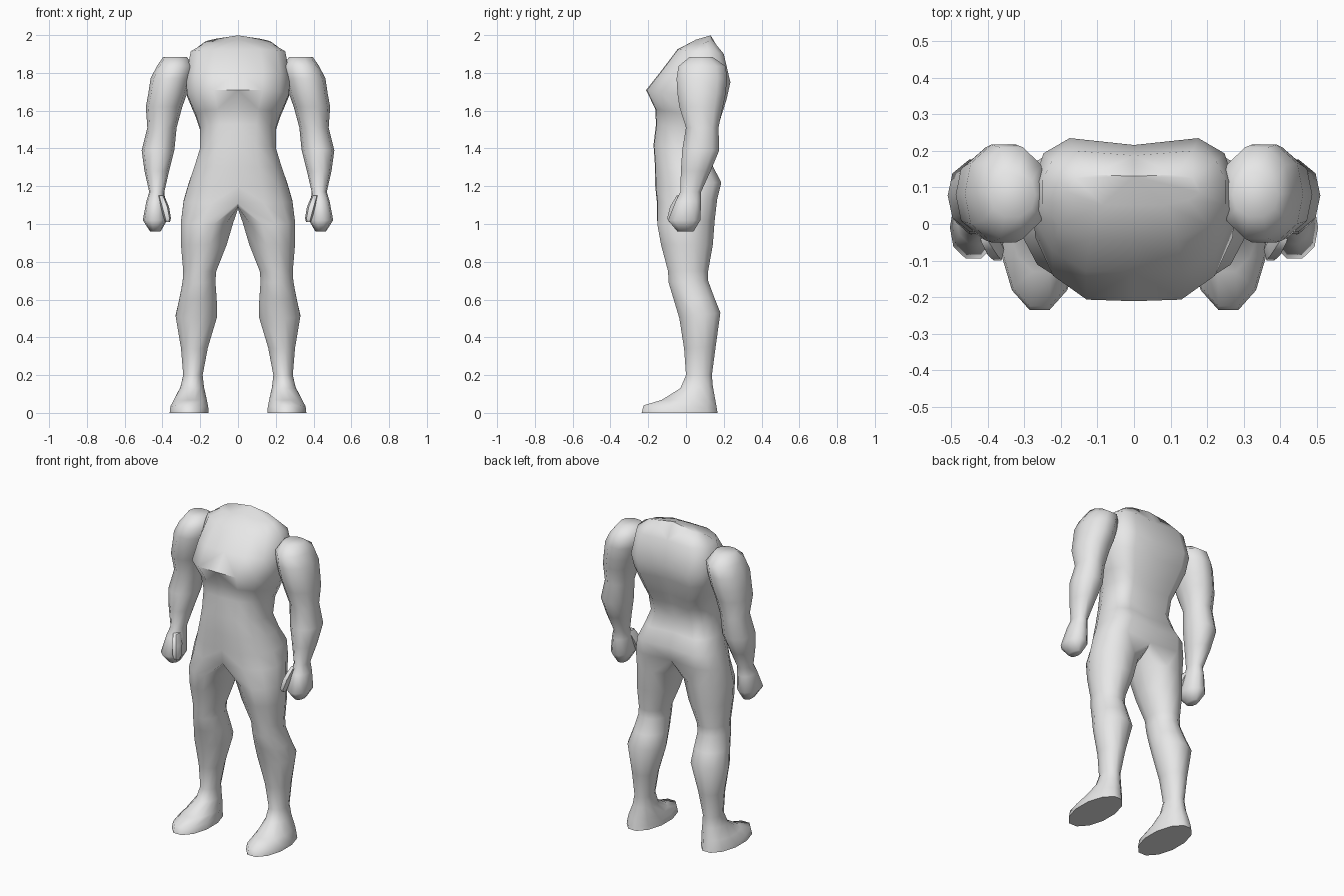
import bpy, bmesh, math
from mathutils import Vector

if "Cube" in bpy.data.objects:
    bpy.data.objects.remove(bpy.data.objects["Cube"])

grey = bpy.data.materials.new("plain_grey")
grey.diffuse_color = (0.8, 0.8, 0.8, 1)
grey.use_nodes = True
grey.node_tree.nodes["Principled BSDF"].inputs["Base Color"].default_value = grey.diffuse_color


def bridge(bm, a, b, closed=True):
    n = len(a)
    for k in range(n if closed else n - 1):
        j = (k + 1) % n
        bm.faces.new((a[k], a[j], b[j], b[k]))


def oval(bm, x0, x1, yf, zf, yb, zb, n=12):
    """Tilted oval ring: height runs from zf at the front to zb at the back."""
    verts = []
    grow = 1 / math.cos(math.pi / n)
    for k in range(n):
        t = 2 * math.pi * (k - 0.5) / n
        s = max(-1, min(1, math.sin(t) * grow))
        c = max(-1, min(1, -math.cos(t) * grow))
        f = (c + 1) / 2
        verts.append(bm.verts.new(((x0 + x1) / 2 + s * (x1 - x0) / 2,
                                   yf + (yb - yf) * f, zf + (zb - zf) * f)))
    return verts


def finish(bm, name, angle):
    bmesh.ops.recalc_face_normals(bm, faces=bm.faces)
    me = bpy.data.meshes.new(name)
    bm.to_mesh(me)
    bm.free()
    me.materials.append(grey)
    ob = bpy.data.objects.new(name, me)
    bpy.context.collection.objects.link(ob)
    mod = ob.modifiers.new("mirror", 'MIRROR')
    mod.use_clip = True
    mod.merge_threshold = 0.0005
    bpy.ops.object.select_all(action='DESELECT')
    ob.select_set(True)
    bpy.context.view_layer.objects.active = ob
    bpy.ops.object.modifier_apply(modifier="mirror")
    bpy.ops.object.shade_smooth_by_angle(angle=math.radians(angle))
    return ob


# Body: half torso rings that split into a leg, then mirrored
bm = bmesh.new()
outline = [(0, .02), (.48, .03), (.82, .18), (1, .42),
           (1, .68), (.9, .89), (.64, 1), (0, .95)]
torso = [  # half width, front y, front z, back y, back z
    (.18, .05, 1.975, .135, 2.0),
    (.25, -.05, 1.925, .20, 1.90),
    (.275, -.14, 1.81, .235, 1.75),
    (.27, -.22, 1.71, .215, 1.66),
    (.225, -.17, 1.61, .18, 1.55),
    (.20, -.165, 1.53, .15, 1.48),
    (.20, -.178, 1.42, .125, 1.38),
    (.232, -.17, 1.30, .145, 1.30),
    (.262, -.17, 1.20, .187, 1.22),
    (.288, -.16, 1.11, .165, 1.13),
]
prev = None
for i, (w, yf, zf, yb, zb) in enumerate(torso):
    ring = []
    for u, v in outline:
        z = zf + (zb - zf) * v - (0.03 * u if i == 0 else 0)
        ring.append(bm.verts.new((u * w, yf + (yb - yf) * v, z)))
    if prev:
        bridge(bm, prev, ring, closed=False)
    else:
        bm.faces.new(ring)
    prev = ring

# Crotch points close the half ring into a leg loop
for y, z in [(.10, 1.09), (.04, 1.08), (-.03, 1.08), (-.09, 1.09)]:
    prev.append(bm.verts.new((0, y, z)))

legs = [  # inner x, outer x, front y, front z, back y, back z
    (.025, .302, -.152, 1.00, .152, 1.02),
    (.06, .302, -.132, .89, .142, .89),
    (.115, .29, -.095, .75, .117, .75),
    (.12, .293, -.092, .69, .117, .70),
    (.113, .31, -.065, .60, .15, .61),
    (.11, .33, -.035, .50, .182, .53),
    (.16, .302, -.01, .34, .157, .35),
    (.187, .29, .0, .20, .137, .20),
    (.18, .305, -.03, .13, .142, .14),
    (.165, .34, -.13, .068, .155, .07),
    (.158, .358, -.225, .04, .163, .025),
    (.155, .362, -.235, 0, .167, 0),
]
for row in legs:
    ring = oval(bm, *row)
    bridge(bm, prev, ring)
    prev = ring
bm.faces.new(prev)
finish(bm, "body_and_legs", 62)

# Arms: shoulder to fist
bm = bmesh.new()
arms = [  # inner x, outer x, front y, back y, z
    (.27, .395, .02, .14, 1.885),
    (.24, .43, -.04, .21, 1.835),
    (.25, .463, -.05, .217, 1.77),
    (.27, .475, -.045, .21, 1.69),
    (.295, .488, -.035, .195, 1.62),
    (.325, .48, .0, .172, 1.51),
    (.337, .51, -.02, .176, 1.39),
    (.365, .495, -.027, .13, 1.28),
    (.39, .47, -.03, .08, 1.17),
    (.385, .485, -.055, .08, 1.12),
    (.375, .504, -.095, .076, 1.02),
    (.41, .465, -.045, .04, .96),
]
prev = None
for x0, x1, yf, yb, z in arms:
    ring = oval(bm, x0, x1, yf, z, yb, z, n=10)
    if prev:
        bridge(bm, prev, ring)
    else:
        bm.faces.new(ring)
    prev = ring
bm.faces.new(prev)
finish(bm, "arms", 62)

# Thumbs: short tapered blocks on the inner front of each fist
bm = bmesh.new()
prev = None
for x0, x1, yf, yb, z in [(.39, .425, -.05, .0, 1.15),
                          (.365, .41, -.085, -.02, 1.09),
                          (.355, .392, -.1, -.04, 1.03),
                          (.36, .385, -.09, -.055, 1.01)]:
    ring = oval(bm, x0, x1, yf, z, yb, z, n=6)
    if prev:
        bridge(bm, prev, ring)
    else:
        bm.faces.new(ring)
    prev = ring
bm.faces.new(prev)
finish(bm, "thumbs", 62)
